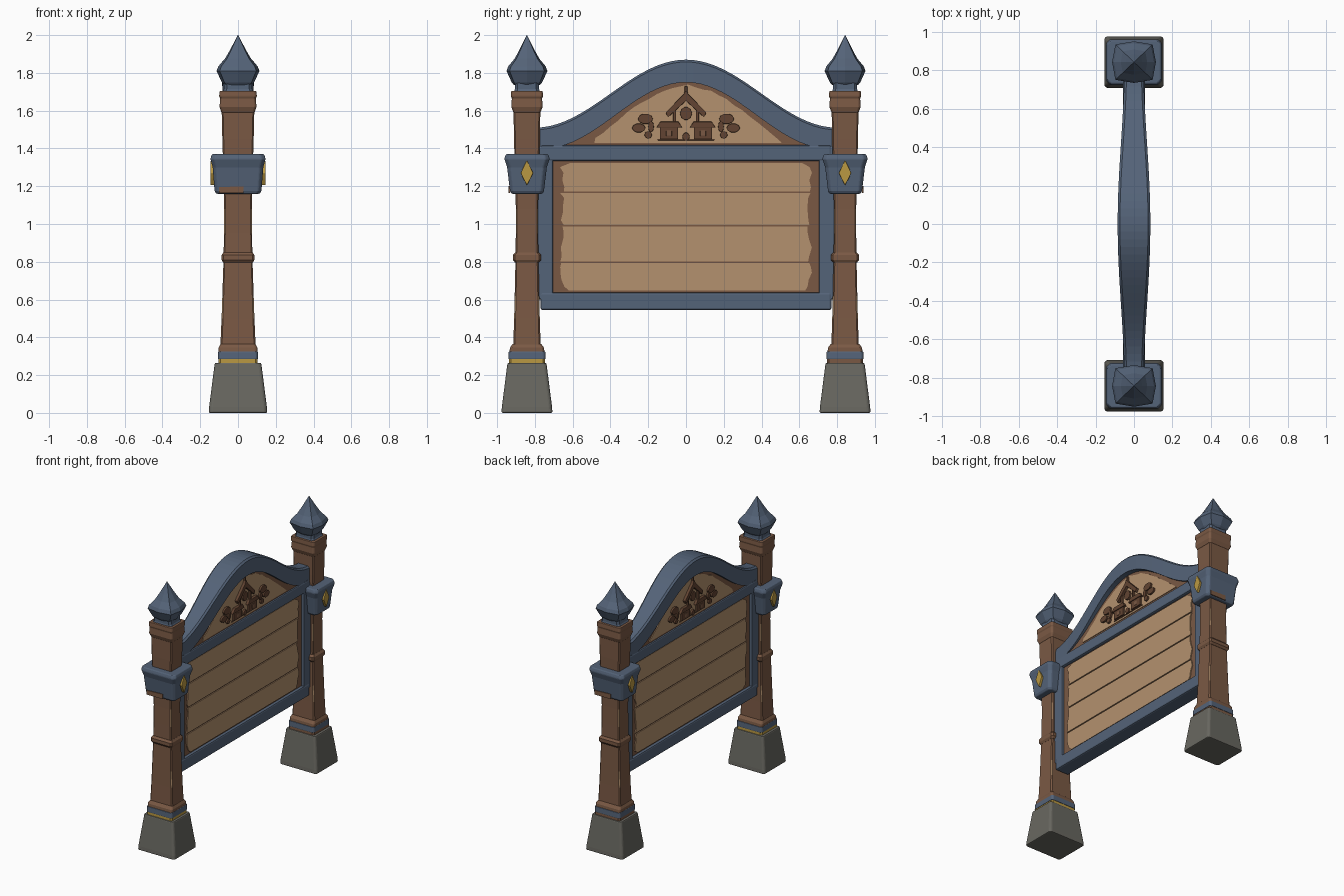
import bpy, bmesh, math, random

random.seed(4)
cube = bpy.data.objects.get("Cube")
if cube:
    bpy.data.objects.remove(cube, do_unlink=True)


def material(name, rgb):
    lin = [(c / 255 / 12.92) if c < 11 else ((c / 255 + 0.055) / 1.055) ** 2.4 for c in rgb]
    m = bpy.data.materials.new(name)
    m.use_nodes = True
    m.diffuse_color = (*lin, 1)
    m.node_tree.nodes["Principled BSDF"].inputs["Base Color"].default_value = (*lin, 1)
    return m


BLUE = material("slate blue", (84, 99, 120))
TAN = material("light wood", (180, 145, 110))
BROWN = material("brown wood", (122, 89, 68))
DARK = material("dark carved wood", (98, 68, 50))
STONE = material("grey stone", (104, 103, 96))
GOLD = material("gold", (186, 152, 66))
made = []


def finish(name, bm, mats, bevel=0):
    bmesh.ops.recalc_face_normals(bm, faces=bm.faces)
    me = bpy.data.meshes.new(name)
    bm.to_mesh(me)
    bm.free()
    ob = bpy.data.objects.new(name, me)
    bpy.context.collection.objects.link(ob)
    for m in mats:
        me.materials.append(m)
    if bevel:
        b = ob.modifiers.new("soft edges", 'BEVEL')
        b.width, b.segments, b.limit_method = bevel, 2, 'ANGLE'
    made.append(ob)
    return ob


def skin(name, rings, mats, bevel=0):
    """Join equal-length rings of points into a closed solid."""
    bm = bmesh.new()
    loops = [[bm.verts.new(p) for p in ring] for ring in rings]
    n = len(loops[0])
    for a, b in zip(loops, loops[1:]):
        for i in range(n):
            bm.faces.new((a[i], a[(i + 1) % n], b[(i + 1) % n], b[i]))
    bm.faces.new(loops[0])
    bm.faces.new(loops[-1])
    return finish(name, bm, mats, bevel)


def tower(name, y, levels, mats, cut=0.15, bevel=0):
    """Stack of chamfered rectangles, each level is (z, half x, half y)."""
    rings = []
    for z, hx, hy in levels:
        c = cut * hx
        quarter = [(hx, hy - c), (hx - c, hy)]
        pts = quarter + [(-a, b) for a, b in quarter[::-1]]
        pts += [(-a, -b) for a, b in pts]
        rings.append([(a, y + b, z) for a, b in pts])
    return skin(name, rings, mats, bevel)


def plate(name, pts, x0, x1, mat, bevel=0):
    """Outline in the y-z plane pushed from x0 to x1."""
    return skin(name, [[(x, y, z) for y, z in pts] for x in (x0, x1)], [mat], bevel)


def rect(y0, y1, z0, z1):
    return [(y0, z0), (y1, z0), (y1, z1), (y0, z1)]


def oval(y, z, ry, rz, n=10):
    return [(y + ry * math.cos(i * math.tau / n), z + rz * math.sin(i * math.tau / n)) for i in range(n)]


def hump(y, w):
    return 0.5 + 0.5 * math.cos(math.pi * min(abs(y) / w, 1))


def arch_top(y):
    return 1.51 + 0.36 * hump(y, 0.8)


def arch_under(y):
    return 1.40 + 0.35 * hump(y, 0.75)


# Posts
for side, label in ((-1, "front"), (1, "back")):
    y = side * 0.842
    tower(label + "_stone_foot", y, [(0, .155, .135), (.03, .153, .133), (.265, .123, .103)],
          [STONE], .08, .01)
    tower(label + "_foot_trim", y, [(.26, .104, .096), (.286, .104, .096)],
          [GOLD if side < 0 else BROWN], .1)
    tower(label + "_foot_band", y, [(.284, .107, .099), (.325, .105, .097)], [BLUE], .1, .004)
    tower(label + "_foot_collar", y, [(.32, .103, .093), (.345, .103, .09), (.365, .092, .076)],
          [BROWN], .1, .004)
    post = tower(label + "_post", y,
                 [(.34, .094, .073), (.5, .087, .068), (.62, .083, .065), (.8, .077, .061),
                  (.95, .074, .059), (1.08, .073, .059), (1.2, .075, .061), (1.45, .083, .069),
                  (1.62, .087, .071)], [BROWN, TAN], .09)
    # Worn corners
    for f in post.data.polygons:
        worn = abs(f.normal.x) > .3 and abs(f.normal.y) > .3
        if worn and (.95 < f.center.z < 1.08 or .5 < f.center.z < .62):
            f.material_index = 1
    tower(label + "_post_ring", y, [(.795, .078, .063), (.81, .087, .075), (.835, .087, .075),
                                    (.85, .077, .062)], [BROWN], .12)
    tower(label + "_post_head", y, [(1.59, .088, .071), (1.62, .098, .083), (1.665, .094, .08),
                                    (1.675, .1, .085), (1.705, .097, .083)], [BROWN], .1, .004)
    # Bracket with diamonds
    tower(label + "_bracket", y, [(1.16, .115, .083), (1.175, .124, .09), (1.3, .134, .105),
                                  (1.345, .146, .12), (1.37, .138, .112)], [BLUE], .14, .006)
    chip = [(-.1, 1.163), (.03, 1.163), (.03, 1.2), (-.1, 1.195)]
    skin(label + "_bracket_chip",
         [[(-side * a, y + side * d, z) for a, z in chip] for d in (.09, .097)], [BROWN])
    for s in (-1, 1):
        gem = [(y, 1.205), (y + .019, 1.24), (y + .033, 1.27), (y + .019, 1.3),
               (y, 1.337), (y - .019, 1.3), (y - .033, 1.27), (y - .019, 1.24)]
        plate(label + "_diamond", gem, s * .12, s * .146, GOLD, .003)
    # Finial
    tower(label + "_neck", y, [(1.7, .082, .068), (1.715, .074, .064), (1.75, .074, .064)], [BLUE], .2)
    rings = []
    for z, r in ((1.735, .072), (1.75, .085), (1.81, .114), (1.835, .104), (1.875, .069),
                 (1.92, .043), (1.96, .022), (2, .001)):
        rings.append([(r * (1.2 if i % 2 else 1) * math.cos(i * math.pi / 4),
                       y + .95 * r * (1.2 if i % 2 else 1) * math.sin(i * math.pi / 4), z)
                      for i in range(8)])
    skin(label + "_finial", rings, [BLUE])

# Frame
for s in (-1, 1):
    a, b = sorted((s * .705, s * .8))
    plate("frame_stile", rect(a, b, .6, 1.41), -.053, .053, BLUE, .008)
plate("frame_bottom_rail", rect(-.77, .77, .545, .637), -.056, .056, BLUE, .01)
plate("frame_top_rail", rect(-.77, .77, 1.333, 1.417), -.056, .056, BLUE, .01)
rings = []
for i in range(41):
    y = -.795 + 1.59 * i / 40
    h = .05 + .035 * hump(y, .85)
    t, u = arch_top(y), arch_under(y)
    rings.append([(-h, y, u), (h, y, u), (h, y, t - .012), (h - .012, y, t),
                  (-h + .012, y, t), (-h, y, t - .012)])
skin("frame_arch", rings, [BLUE])

# Backing boards
plate("board_backing", rect(-.72, .72, .6, 1.36), -.034, .034, BROWN)
curve = [-.74 + 1.48 * i / 30 for i in range(31)]
plate("gable_backing", [(-.74, 1.38)] + [(y, arch_under(y) + .02) for y in curve] + [(.74, 1.38)],
      -.045, .045, BROWN)

# Painted planks, gable field and carved village, on both faces
seams = [.643, .797, .99, 1.168, 1.328]
for s in (-1, 1):
    for k, (z0, z1) in enumerate(zip(seams, seams[1:])):
        zs = [z0 + .004 + (z1 - z0 - .008) * t for t in (0, .15, .4, .65, .85, 1)]
        ends = []
        for edge in (-1, 1):
            pts = []
            for j, z in enumerate(zs):
                corner = (k == 0 and j == 0) or (k == 3 and j == 5)
                pts.append((edge * (.655 + random.uniform(-.012, .012) - .035 * corner), z))
            ends.append(pts)
        plate("plank", ends[1] + ends[0][::-1], s * .032, s * .041, TAN)
    field = [-.48 + .98 * i / 24 for i in range(25)]
    top = [(y, arch_under(y) - .015 - .06 * abs(y) + random.uniform(-.006, .006)) for y in field]
    plate("gable_field", [(-.485, 1.43)] + top + [(.505, 1.43)], s * .043, s * .05, TAN)

    def carve(name, pts, depth=.064, mat=DARK):
        plate(name, pts, s * .046, s * depth, mat, .003)

    carve("carved_bell", oval(0, 1.585, .032, .035))
    carve("carved_door", oval(0, 1.463, .02, .022))
    carve("carved_ground", rect(-.15, .15, 1.443, 1.45), .056)
    carve("carved_spire", rect(-.007, .007, 1.66, 1.73))
    for m in (-1, 1):
        carve("carved_roof_beam", [(m * -.02, 1.67), (m * .095, 1.565), (m * .108, 1.59),
                                   (m * -.005, 1.705)], .07)
        carve("carved_post", rect(m * .06 - .008, m * .06 + .008, 1.53, 1.61))
        carve("carved_hut_roof", [(m * .02, 1.51), (m * .158, 1.51), (m * .135, 1.542), (m * .04, 1.542)], .07)
        carve("carved_hut_wall", rect(m * .09 - .048, m * .09 + .048, 1.45, 1.515))
        carve("carved_hut_window", rect(m * .09 - .015, m * .09 + .015, 1.465, 1.495), .067, BROWN)
        for y, z, ry, rz in ((.215, 1.557, .04, .028), (.25, 1.508, .036, .024),
                             (.2, 1.472, .02, .02), (.185, 1.515, .015, .03)):
            carve("carved_bush", oval(m * y, z, ry, rz))

# Smooth shading with sharp edges kept
for ob in bpy.context.view_layer.objects:
    ob.select_set(ob in made)
bpy.context.view_layer.objects.active = made[0]
bpy.ops.object.shade_smooth_by_angle(angle=math.radians(28))
